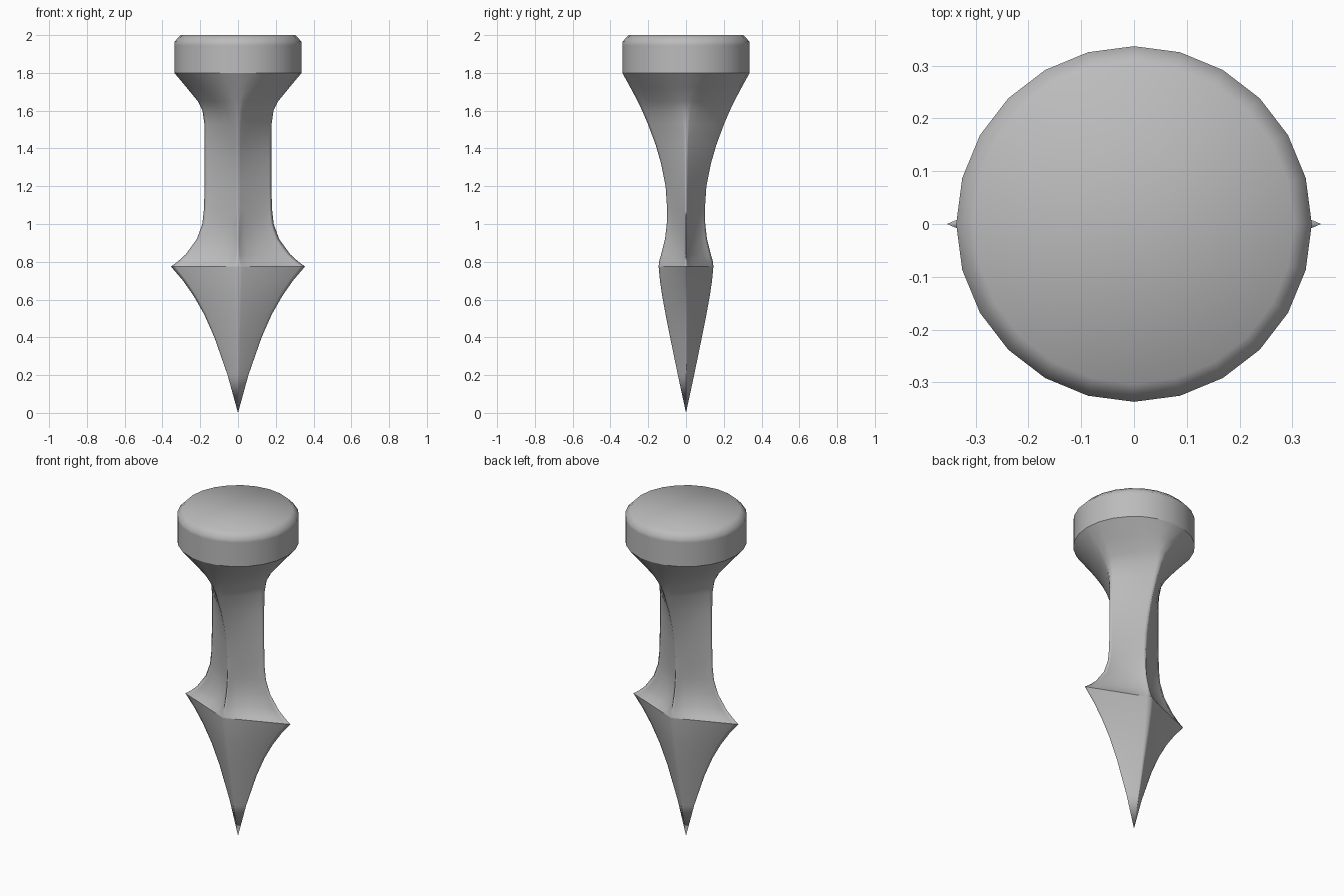
import bpy, bmesh, math

cube = bpy.data.objects.get("Cube")
if cube:
    bpy.data.objects.remove(cube, do_unlink=True)

GREY = (0.5, 0.5, 0.5, 1)
grey = bpy.data.materials.new("plain_grey")
grey.use_nodes = True
grey.diffuse_color = GREY
grey.node_tree.nodes["Principled BSDF"].inputs["Base Color"].default_value = GREY

SIDES = 24
CRISP = (0.775, 1.80)   # heights of the rings that stay sharp

# Rings: height, half width in x, half depth in y, section shape
# (shape 1 = diamond, 2 = circle, below 1 = concave star)
RINGS = [
    # spike
    (0.20, 0.055, 0.043, 1.06),
    (0.40, 0.125, 0.084, 1.06),
    (0.52, 0.178, 0.108, 1.06),
    (0.62, 0.235, 0.126, 1.05),
    (0.70, 0.291, 0.138, 1.03),
    (0.775, 0.355, 0.145, 1.0),
    # fluted shoulder
    (0.80, 0.320, 0.143, 0.86),
    (0.84, 0.276, 0.131, 0.76),
    (0.92, 0.218, 0.111, 0.74),
    (1.00, 0.189, 0.102, 0.82),
    (1.08, 0.180, 0.100, 0.94),
    # diamond shaft
    (1.20, 0.177, 0.108, 1.0),
    (1.32, 0.177, 0.132, 1.0),
    (1.42, 0.177, 0.161, 1.0),
    (1.53, 0.178, 0.202, 1.06),
    # flare into the round head
    (1.60, 0.188, 0.232, 1.18),
    (1.65, 0.213, 0.256, 1.35),
    (1.72, 0.270, 0.293, 1.65),
    (1.80, 0.337, 0.337, 2.0),
    # head with bevelled rim
    (1.945, 0.337, 0.337, 2.0),
    (1.965, 0.337, 0.337, 2.0),
    (2.00, 0.303, 0.303, 2.0),
]


def power(v, e):
    return math.copysign(abs(v) ** e, v) if abs(v) > 1e-9 else 0.0


def section(bm, z, a, b, shape):
    """One ring of vertices on a superellipse."""
    ring = []
    for i in range(SIDES):
        t = 2 * math.pi * i / SIDES
        ring.append(bm.verts.new((a * power(math.cos(t), 2 / shape),
                                  b * power(math.sin(t), 2 / shape), z)))
    return ring


bm = bmesh.new()
tip = bm.verts.new((0, 0, 0))
rings = [section(bm, *r) for r in RINGS]

# Pointed end, lofted skin and flat top
for i in range(SIDES):
    j = (i + 1) % SIDES
    bm.faces.new((tip, rings[0][j], rings[0][i]))
    for low, high in zip(rings, rings[1:]):
        bm.faces.new((low[i], low[j], high[j], high[i]))
bm.faces.new(rings[-1])
bmesh.ops.recalc_face_normals(bm, faces=bm.faces)

# Smooth skin, crisp only at the crosspiece and under the head
for face in bm.faces:
    face.smooth = True
for edge in bm.edges:
    edge.smooth = not any(all(abs(v.co.z - z) < 1e-4 for v in edge.verts) for z in CRISP)

mesh = bpy.data.meshes.new("spiked_peg")
bm.to_mesh(mesh)
bm.free()
mesh.materials.append(grey)
peg = bpy.data.objects.new("spiked_peg", mesh)
bpy.context.collection.objects.link(peg)
